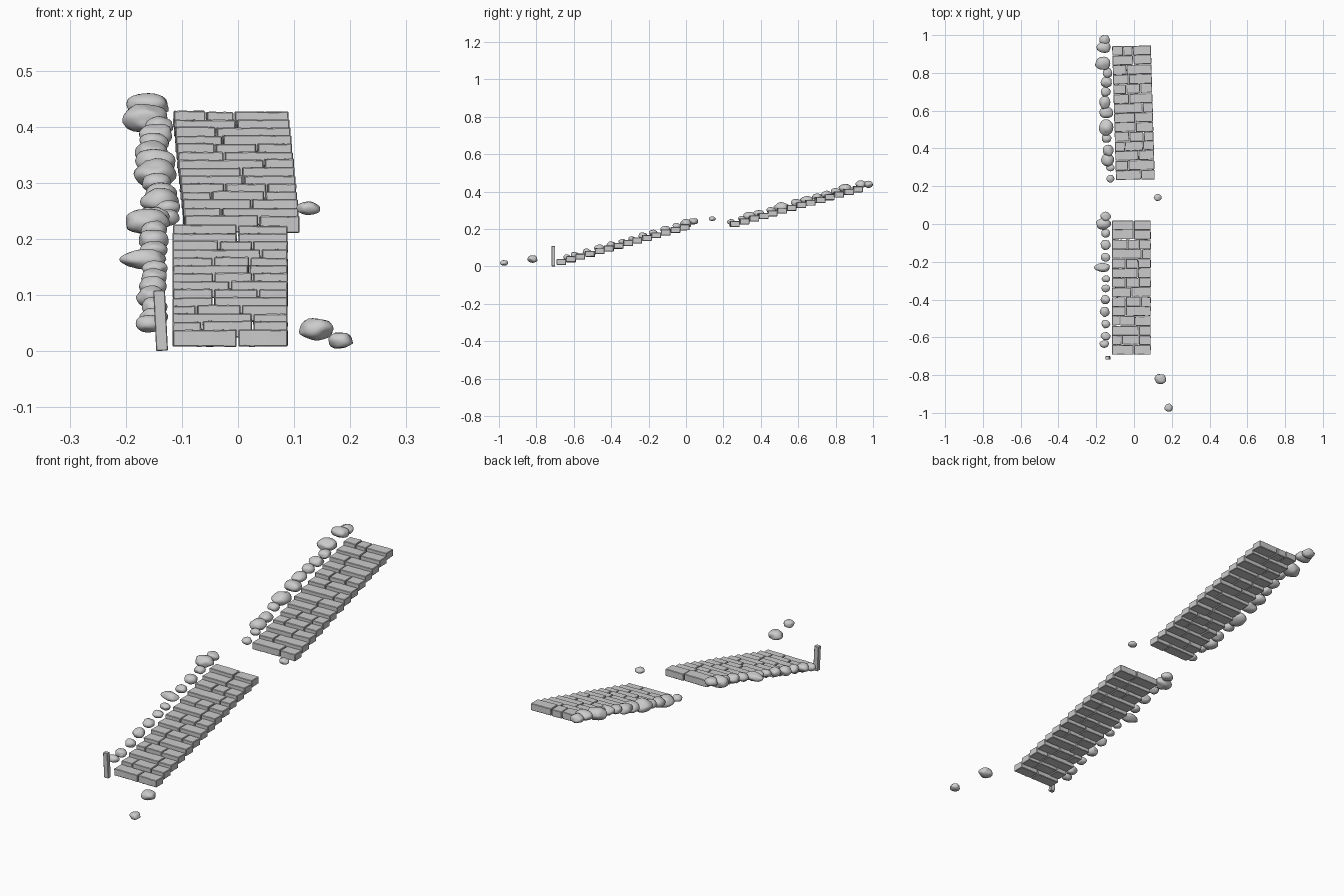
import bpy, bmesh, math, random
from mathutils import Vector, Matrix, noise

random.seed(4)
cube = bpy.data.objects.get("Cube")
if cube:
    bpy.data.objects.remove(cube, do_unlink=True)

stone = bpy.data.materials.new("grey stone")
stone.use_nodes = True
stone.diffuse_color = (0.6, 0.6, 0.6, 1)
stone.node_tree.nodes["Principled BSDF"].inputs["Base Color"].default_value = (0.6, 0.6, 0.6, 1)

STEPS, RISE, TREAD, THICK = 14, 0.0143, 0.0507, 0.03
WIDTH, GAP = 0.208, 0.003


def finish(bm, name, angle):
    mesh = bpy.data.meshes.new(name)
    bmesh.ops.recalc_face_normals(bm, faces=bm.faces)
    bm.to_mesh(mesh)
    bm.free()
    mesh.materials.append(stone)
    obj = bpy.data.objects.new(name, mesh)
    bpy.context.collection.objects.link(obj)
    bpy.ops.object.select_all(action='DESELECT')
    obj.select_set(True)
    bpy.context.view_layer.objects.active = obj
    bpy.ops.object.shade_smooth_by_angle(angle=math.radians(angle))
    return obj


def add_block(bm, x0, x1, y0, y1, z0, z1):
    """Worn slab: box with wavy long edges and a chipped bevel."""
    part = bmesh.new()
    size = Vector((x1 - x0, y1 - y0, z1 - z0))
    mid = Vector((x0 + x1, y0 + y1, z0 + z1)) / 2
    bmesh.ops.create_cube(part, size=1, matrix=Matrix.Translation(mid) @ Matrix.Diagonal((*size, 1)))
    long_edges = [e for e in part.edges if abs(e.verts[0].co.x - e.verts[1].co.x) > 0.01]
    bmesh.ops.subdivide_edges(part, edges=long_edges, cuts=6, use_grid_fill=True)
    rim = [e for e in part.edges if e.calc_face_angle(0) > 1]
    bmesh.ops.bevel(part, geom=rim, offset=0.0018, segments=1, affect='EDGES')
    for v in part.verts:
        v.co += noise.noise_vector(v.co * 60) * 0.0012
    temp = bpy.data.meshes.new("slab")
    part.to_mesh(temp)
    part.free()
    bm.from_mesh(temp)
    bpy.data.meshes.remove(temp)


def flight(name, seams, location, turn):
    """Staircase of overlapping slabs, each row split at its joints."""
    bm = bmesh.new()
    for i, cuts in enumerate(seams):
        ends = [-WIDTH / 2] + list(cuts) + [WIDTH / 2]
        y, z = (i - STEPS / 2) * TREAD, i * RISE
        for a, b in zip(ends, ends[1:]):
            dz, dy = random.uniform(-0.0012, 0.0012), random.uniform(-0.002, 0.002)
            add_block(bm, a + GAP / 2, b - GAP / 2, y + dy, y + TREAD + dy - 0.001,
                      z + dz, z + THICK + dz)
    obj = finish(bm, name, 30)
    obj.location = location
    obj.rotation_euler.z = turn


flight("lower_stairs",
       [(0.013,), (-0.05, 0.04), (0.04,), (-0.06, 0.02), (-0.03,), (-0.03, 0.05), (0.0,),
        (-0.03, 0.04), (0.033,), (-0.03, 0.035), (0.055,), (-0.02, 0.04), (0.013,), (0.013,)],
       (-0.014, -0.335, 0.009), 0)
flight("upper_stairs",
       [(0.03,), (-0.035,), (0.02,), (-0.05, 0.045), (-0.025, 0.05), (0.01,), (0.008,),
        (0.05,), (-0.02,), (-0.035, 0.04), (-0.02,), (-0.03,), (0.008,), (-0.045, 0.005)],
       (-0.003, 0.59, 0.212), 0.029)


def boulder(name, x, y, z, rx, ry, rz):
    """Rounded stone with lumps and a few worn flat sides."""
    bm = bmesh.new()
    bmesh.ops.create_icosphere(bm, subdivisions=3, radius=1)
    seed = Vector((x, y, z)) * 50
    flats = [Vector([random.gauss(0, 1) for _ in range(3)]).normalized() for _ in range(7)]
    for v in bm.verts:
        p = v.co.copy()
        for n in flats:
            over = p.dot(n) - 0.86
            if over > 0:
                p -= n * over * 0.85
        p *= 1.06 + 0.13 * noise.noise(v.co * 1.3 + seed)
        v.co = Vector((p.x * rx, p.y * ry, p.z * rz))
    finish(bm, name, 50).location = (x, y, z)


# Edge stones: x, y, half width, half depth, following the slope of each flight
upper_stones = [
    (-.155, .975, .027, .025), (-.16, .935, .038, .028), (-.165, .85, .038, .035),
    (-.14, .8, .024, .027), (-.145, .75, .028, .027), (-.15, .7, .025, .025),
    (-.155, .645, .027, .035), (-.148, .59, .036, .03), (-.148, .51, .036, .042),
    (-.145, .455, .025, .024), (-.137, .39, .027, .03), (-.14, .34, .032, .034),
    (-.125, .3, .021, .02), (-.125, .24, .02, .02)]
lower_stones = [
    (-.15, .04, .026, .023), (-.163, 0, .038, .03), (-.15, -.05, .022, .022),
    (-.15, -.11, .026, .025), (-.15, -.175, .024, .022), (-.167, -.23, .039, .023),
    (-.148, -.29, .022, .018), (-.15, -.34, .022, .019), (-.153, -.4, .024, .023),
    (-.155, -.465, .025, .025), (-.15, -.53, .022, .022), (-.15, -.595, .024, .022),
    (-.157, -.635, .024, .02)]
for i, (x, y, rx, ry) in enumerate(upper_stones):
    boulder(f"upper_edge_stone_{i + 1}", x, y, min(0.415 + 0.29 * (y - 0.85), 0.439),
            rx, ry, min(rx, ry) * 0.7)
for i, (x, y, rx, ry) in enumerate(lower_stones):
    boulder(f"lower_edge_stone_{i + 1}", x, y, 0.23 + 0.285 * y, rx, ry, min(rx, ry) * 0.75)

# Loose stones beside the path
boulder("loose_stone_middle", .125, .14, .255, .02, .017, .012)
boulder("loose_stone_large", .14, -.82, .04, .03, .027, .019)
boulder("loose_stone_front", .183, -.972, .019, .021, .02, .015)

# Leaning post at the foot of the stairs
bm = bmesh.new()
bmesh.ops.create_cube(bm, size=1, matrix=Matrix.Diagonal((0.021, 0.018, 0.108, 1)))
bmesh.ops.bevel(bm, geom=bm.edges[:], offset=0.0015, segments=1, affect='EDGES')
post = finish(bm, "leaning_post", 30)
post.location = (-.138, -.709, .055)
post.rotation_euler.y = -0.05
